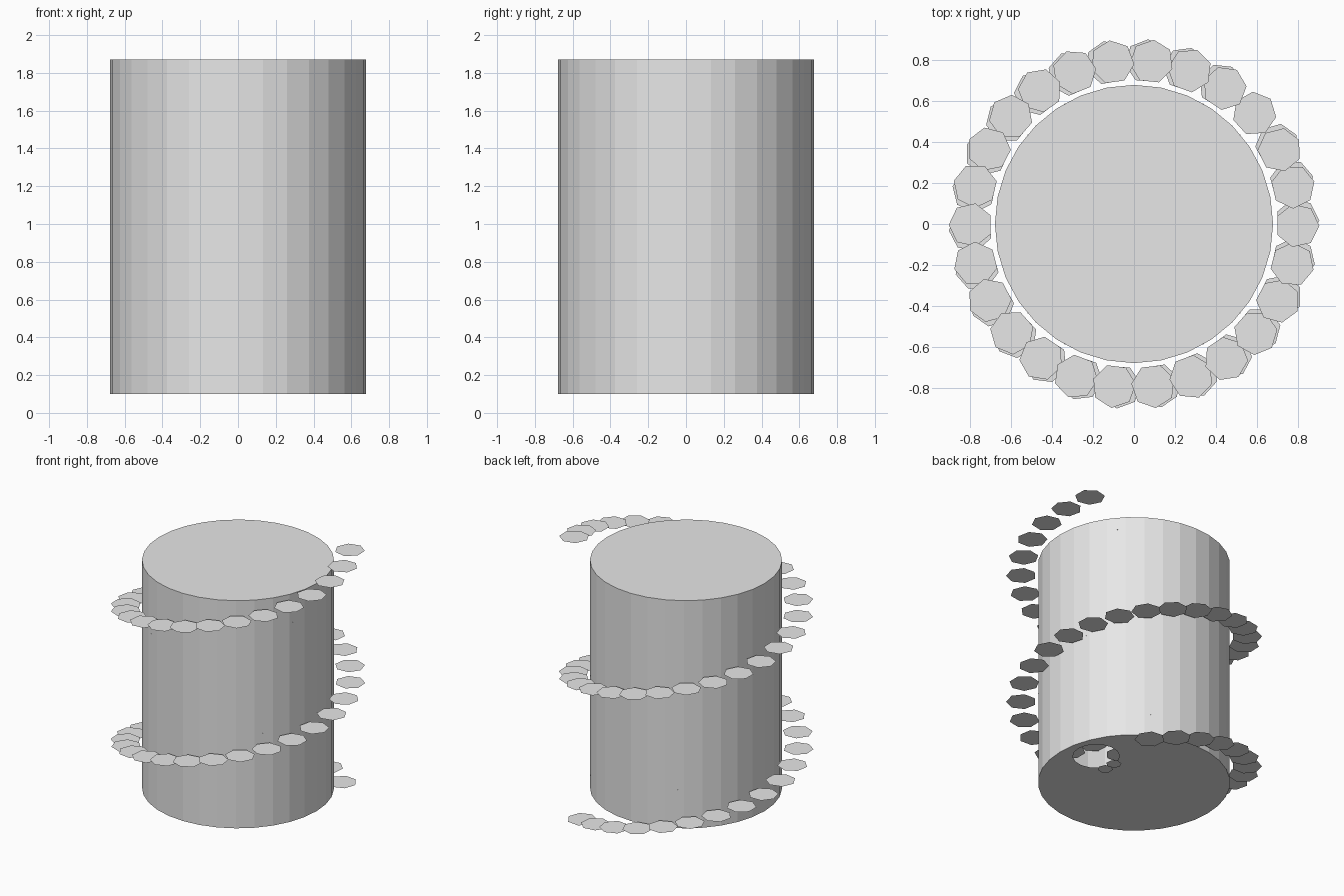
import bpy, bmesh, math
from mathutils import Vector

if "Cube" in bpy.data.objects:
    bpy.data.objects.remove(bpy.data.objects["Cube"])

grey = bpy.data.materials.new("light_grey")
grey.diffuse_color = (0.8, 0.8, 0.8, 1)
grey.use_nodes = True
grey.node_tree.nodes["Principled BSDF"].inputs["Base Color"].default_value = grey.diffuse_color


def finish(bm, name):
    mesh = bpy.data.meshes.new(name)
    bm.to_mesh(mesh)
    bm.free()
    mesh.materials.append(grey)
    ob = bpy.data.objects.new(name, mesh)
    bpy.context.collection.objects.link(ob)
    return ob


def ring(bm, n, r, z, cx=0, cy=0, turn=0):
    return [bm.verts.new((cx + r * math.cos(turn + 2 * math.pi * i / n),
                          cy + r * math.sin(turn + 2 * math.pi * i / n), z))
            for i in range(n)]


def helix(name, count, radius, size, a0, a1, z0, z1, cx=0, cy=0):
    """Flat heptagon plates climbing along a helix, one corner outward."""
    bm = bmesh.new()
    for i in range(count):
        t = i / (count - 1)
        a = math.radians(a0 + (a1 - a0) * t)
        bm.faces.new(ring(bm, 7, size, z0 + (z1 - z0) * t,
                          cx + radius * math.cos(a), cy + radius * math.sin(a), a))
    return finish(bm, name)


# Drum: 32 flat sides, closed top, bottom with a round off-centre opening
bm = bmesh.new()
N = 32
low, high = ring(bm, N, 0.677, 0.10), ring(bm, N, 0.677, 1.87)
hole = ring(bm, 16, 0.165, 0.10, 0.445, 0.115)
for i in range(N):
    j = (i + 1) % N
    bm.faces.new((low[i], low[j], high[j], high[i]))
bm.faces.new(high)
edges = []
for loop in (low, hole):
    for i, v in enumerate(loop):
        w = loop[(i + 1) % len(loop)]
        edges.append(bm.edges.get((v, w)) or bm.edges.new((v, w)))
filled = bmesh.ops.triangle_fill(bm, edges=edges, use_beauty=True,
                                 normal=Vector((0, 0, -1)))
for f in [g for g in filled["geom"] if isinstance(g, bmesh.types.BMFace)]:
    if all(v in hole for v in f.verts):
        bm.faces.remove(f)
bmesh.ops.recalc_face_normals(bm, faces=bm.faces)
finish(bm, "drum")

# Outer spiral of plates, almost two turns
helix("outer_spiral", 51, 0.795, 0.107, 58, 747, 0.0, 2.0)

# Inner spiral just inside the drum wall
helix("inner_spiral", 41, 0.576, 0.1, 0, 800, 0.14, 1.86)

# Two small plates hanging through the bottom opening
helix("small_plates", 2, 0.058, 0.055, 48, 134, 0.0, 0.07, 0.351, 0.107)
